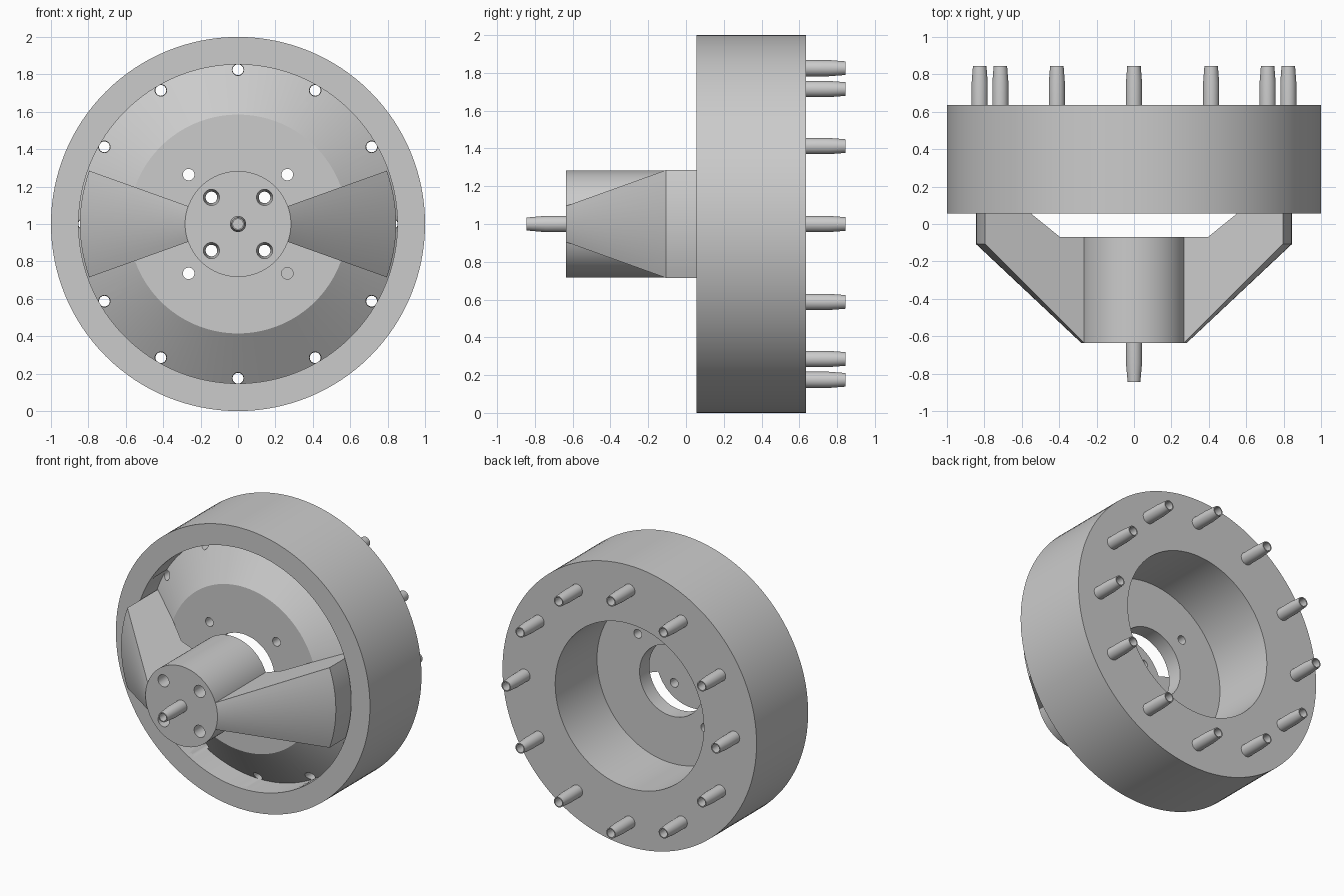
import bpy, bmesh
from math import cos, sin, pi, radians
from mathutils import Vector

if "Cube" in bpy.data.objects:
    bpy.data.objects.remove(bpy.data.objects["Cube"])

CENTRE_Z = 1.0


def lathe(name, profile, segs, start=0.0, sweep=2 * pi, closed=True, offset=(0, 0)):
    """Revolve (radius, y) points about a y-parallel axis through offset (x, z)."""
    full = abs(sweep - 2 * pi) < 1e-6
    bm = bmesh.new()
    rings = []
    for i in range(segs if full else segs + 1):
        a = start + sweep * i / segs
        rings.append([bm.verts.new((offset[0] + r * cos(a), y,
                                    CENTRE_Z + offset[1] + r * sin(a)))
                      for r, y in profile])
    n = len(profile)
    for i in range(segs):
        p, q = rings[i], rings[(i + 1) % len(rings)]
        for j in range(n if closed else n - 1):
            k = (j + 1) % n
            bm.faces.new((p[j], p[k], q[k], q[j]))
    if not full:
        bm.faces.new(rings[0])
        bm.faces.new(rings[-1])
    bmesh.ops.remove_doubles(bm, verts=bm.verts, dist=1e-5)
    bmesh.ops.recalc_face_normals(bm, faces=bm.faces)
    mesh = bpy.data.meshes.new(name)
    bm.to_mesh(mesh)
    bm.free()
    ob = bpy.data.objects.new(name, mesh)
    bpy.context.collection.objects.link(ob)
    return ob


def activate(ob):
    bpy.ops.object.select_all(action='DESELECT')
    ob.select_set(True)
    bpy.context.view_layer.objects.active = ob


def drill(target, spots, profile):
    """Cut the same turned hole at every (x, z) spot."""
    for spot in spots:
        cutter = lathe("hole_cutter", profile, 24, closed=False, offset=spot)
        cutter.hide_render = True
        mod = target.modifiers.new("hole", 'BOOLEAN')
        mod.operation = 'DIFFERENCE'
        mod.solver = 'EXACT'
        mod.object = cutter
        activate(target)
        bpy.ops.object.modifier_apply(modifier=mod.name)
        bpy.data.objects.remove(cutter)


def smooth(ob):
    activate(ob)
    bpy.ops.object.shade_smooth_by_angle(angle=radians(25))


def square(d):
    return [(sx * d, sz * d) for sx in (-1, 1) for sz in (-1, 1)]


PIN_SPOTS = [(0.825 * cos(i * pi / 6), 0.825 * sin(i * pi / 6)) for i in range(12)]
BORE = 0.031

# Drum: outer wall, tapered front groove, thin web and deep rear pocket
drum = lathe("drum", [(1.0, 0.635), (1.0, 0.055), (0.8525, 0.055), (0.8525, 0.24),
                      (0.585, 0.055), (0.25, 0.055), (0.25, 0.165),
                      (0.585, 0.165), (0.585, 0.635)], 128)
drill(drum, PIN_SPOTS, [(0, 0.1), (BORE, 0.1), (BORE, 0.75), (0, 0.75)])
drill(drum, square(0.264), [(0, 0.0), (BORE, 0.0), (BORE, 0.25), (0, 0.25)])
smooth(drum)

# Rear ring of hollow tapered pins
for i, spot in enumerate(PIN_SPOTS):
    smooth(lathe(f"rear_pin_{i + 1}",
                 [(BORE, 0.63), (0.043, 0.63), (0.043, 0.755), (0.036, 0.845),
                  (BORE - 0.002, 0.845), (BORE, 0.755)], 24, offset=spot))

# Hub with its front nozzle and blind bore
hub = lathe("hub", [(0, -0.07), (0.283, -0.07), (0.283, -0.635), (0.043, -0.635),
                    (0.043, -0.745), (0.034, -0.845), (0.027, -0.845),
                    (0.027, -0.35), (0, -0.35)], 96, closed=False)
drill(hub, square(0.142), [(0, -0.7), (0.043, -0.7), (0.043, -0.54), (BORE, -0.44),
                           (BORE, 0.0), (0, 0.0)])
smooth(hub)

# Two sector-shaped arms joining hub and drum
HALF = radians(19.7)
for side, mid in (("right", 0.0), ("left", pi)):
    smooth(lathe(f"{side}_arm",
                 [(0.845, 0.238), (0.845, -0.107), (0.283, -0.635), (0.25, -0.634),
                  (0.25, -0.071), (0.42, -0.07), (0.585, 0.056)],
                 14, mid - HALF, 2 * HALF))
